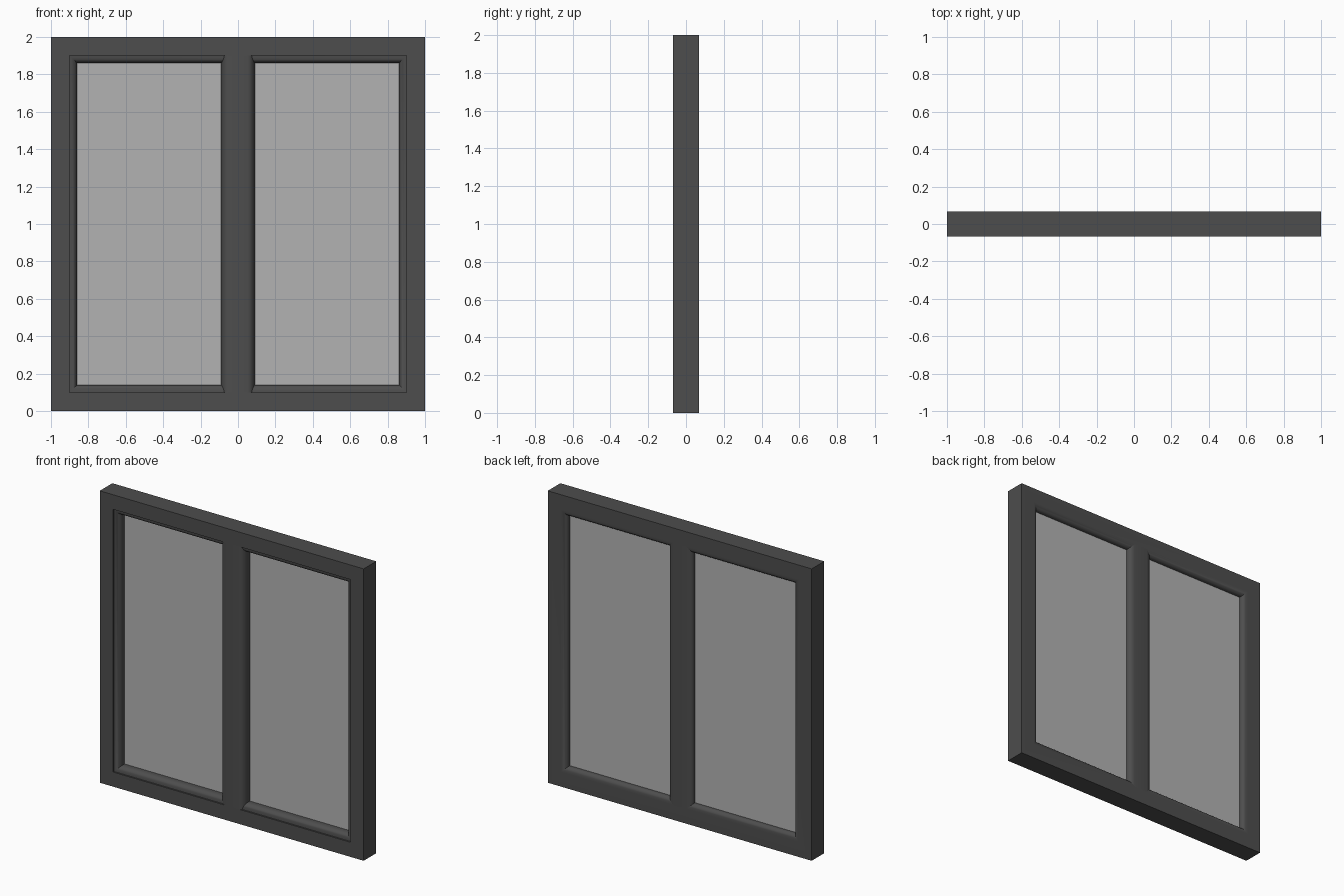
import bpy, bmesh, math

if "Cube" in bpy.data.objects:
    bpy.data.objects.remove(bpy.data.objects["Cube"])

HALF = 0.068          # half the frame depth
FACE, LIP = 0.10, 0.04  # flat face width, moulding width
SEG = 6


def material(name, v):
    m = bpy.data.materials.new(name)
    m.diffuse_color = (v, v, v, 1)
    m.use_nodes = True
    m.node_tree.nodes["Principled BSDF"].inputs["Base Color"].default_value = m.diffuse_color
    return m


DARK = material("dark_frame", 0.075)
PANE = material("pane_grey", 0.45)


def finish(name, bm, mat, smooth=True):
    bmesh.ops.recalc_face_normals(bm, faces=bm.faces)
    me = bpy.data.meshes.new(name)
    bm.to_mesh(me)
    bm.free()
    ob = bpy.data.objects.new(name, me)
    bpy.context.collection.objects.link(ob)
    me.materials.append(mat)
    if smooth:
        bpy.ops.object.select_all(action='DESELECT')
        ob.select_set(True)
        bpy.context.view_layer.objects.active = ob
        bpy.ops.object.shade_smooth_by_angle(angle=math.radians(35))
    return ob


def moulding(face, step):
    """Half section as (width, y): front quarter round, then the shallower back one."""
    ts = [math.pi / 2 * i / SEG for i in range(SEG + 1)]
    front = [(face + LIP * math.sin(t), -HALF + 0.05 - (0.05 - step) * math.cos(t)) for t in ts]
    back = [(face + LIP * math.sin(t), HALF - 0.03 * (1 - math.cos(t))) for t in reversed(ts)]
    return front + back


def loft(rings, closed):
    bm = bmesh.new()
    vs = [[bm.verts.new(p) for p in r] for r in rings]
    n = len(vs[0])
    for i in range(len(vs) if closed else len(vs) - 1):
        a, b = vs[i], vs[(i + 1) % len(vs)]
        for j in range(n):
            k = (j + 1) % n
            bm.faces.new((a[j], a[k], b[k], b[j]))
    if not closed:
        bm.faces.new(vs[0])
        bm.faces.new(vs[-1])
    return bm


# outer frame: section swept round the square with mitred corners
section = [(0, -HALF), (FACE, -HALF)] + moulding(FACE, 0.01) + [(0, HALF)]
corners = [(-1, -1), (1, -1), (1, 1), (-1, 1)]
rings = [[(sx * (1 - w), y, 1 + sz * (1 - w)) for w, y in section] for sx, sz in corners]
finish("outer_frame", loft(rings, True), DARK)

# centre mullion: mirrored section run between the rails
half = moulding(0.05, 0.0)
bar = half + [(-x, y) for x, y in reversed(half)]
finish("centre_mullion", loft([[(x, y, z) for x, y in bar] for z in (FACE, 2 - FACE)], False), DARK)

# glass panes, edges tucked into the frame
for side, name in ((-1, "left_pane"), (1, "right_pane")):
    bm = bmesh.new()
    bmesh.ops.create_cube(bm, size=1)
    for v in bm.verts:
        v.co = (side * 0.475 + v.co.x * 0.79, 0.015 + v.co.y * 0.03, 1 + v.co.z * 1.74)
    finish(name, bm, PANE, False)
